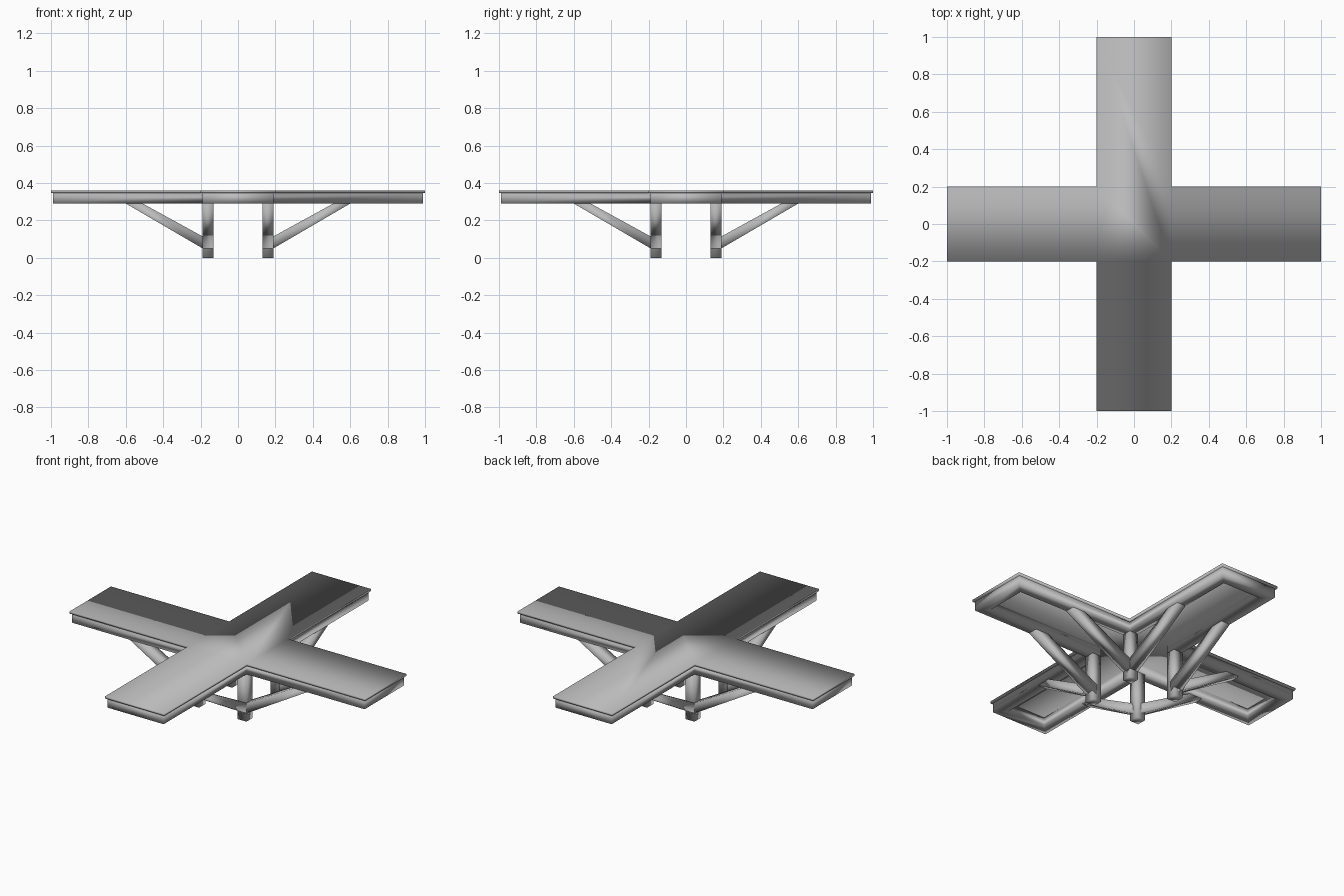
import bpy, bmesh
from math import pi

if "Cube" in bpy.data.objects:
    bpy.data.objects.remove(bpy.data.objects["Cube"])

TOP_Z, PLATE_Z, FRAME_Z = 0.36, 0.347, 0.29
TUBE = 0.06          # square tube width
LEG = 0.16           # leg centre offset

grey = bpy.data.materials.new("grey")
grey.diffuse_color = (0.5, 0.5, 0.5, 1)
grey.use_nodes = True
grey.node_tree.nodes["Principled BSDF"].inputs["Base Color"].default_value = grey.diffuse_color


def finish(name, bm):
    bmesh.ops.recalc_face_normals(bm, faces=bm.faces[:])
    mesh = bpy.data.meshes.new(name)
    bm.to_mesh(mesh)
    bm.free()
    mesh.materials.append(grey)
    for p in mesh.polygons:
        p.use_smooth = True
    ob = bpy.data.objects.new(name, mesh)
    bpy.context.collection.objects.link(ob)
    return ob


def cross(w, r):
    """Outline of a plus shape: half arm width w, arm reach r."""
    pts = []
    x, y = 1, 0
    for _ in range(4):
        for a, b in ((r, -w), (r, w), (w, w)):
            pts.append((a * x - b * y, a * y + b * x))
        x, y = -y, x
    return pts


def prism(name, loop, z0, z1):
    bm = bmesh.new()
    face = bm.faces.new([bm.verts.new((x, y, z0)) for x, y in loop])
    up = bmesh.ops.extrude_face_region(bm, geom=[face])["geom"]
    for v in up:
        if isinstance(v, bmesh.types.BMVert):
            v.co.z = z1
    return finish(name, bm)


# Plus-shaped table top
prism("table_top", cross(0.2, 1.0), PLATE_Z, TOP_Z)

# Perimeter frame of square tube, inset under the top
bm = bmesh.new()
rings = []
for inset, z in ((0.01, FRAME_Z), (0.01, PLATE_Z), (0.01 + TUBE, PLATE_Z), (0.01 + TUBE, FRAME_Z)):
    rings.append([bm.verts.new((x, y, z)) for x, y in cross(0.2 - inset, 1 - inset)])
for k in range(4):
    a, b = rings[k], rings[(k + 1) % 4]
    for i in range(12):
        j = (i + 1) % 12
        bm.faces.new((a[i], a[j], b[j], b[i]))
finish("frame", bm)

# Legs and their braces: one brace along x and one along y per leg
h = TUBE / 2
profile = [(LEG, 0.033), (0.60, FRAME_Z), (0.51, FRAME_Z), (LEG, 0.098)]
for sx in (-1, 1):
    for sy in (-1, 1):
        cx, cy = sx * LEG, sy * LEG
        prism("leg", [(cx - h, cy - h), (cx + h, cy - h), (cx + h, cy + h), (cx - h, cy + h)], 0, FRAME_Z)
        for axis in (0, 1):
            bm = bmesh.new()
            sides = []
            for off in (-h, h):
                if axis == 0:
                    co = [(sx * d, cy + off, z) for d, z in profile]
                else:
                    co = [(cx + off, sy * d, z) for d, z in profile]
                sides.append([bm.verts.new(c) for c in co])
            a, b = sides
            bm.faces.new(a)
            bm.faces.new(b)
            for i in range(4):
                j = (i + 1) % 4
                bm.faces.new((a[i], a[j], b[j], b[i]))
            finish("brace_x" if axis == 0 else "brace_y", bm)
